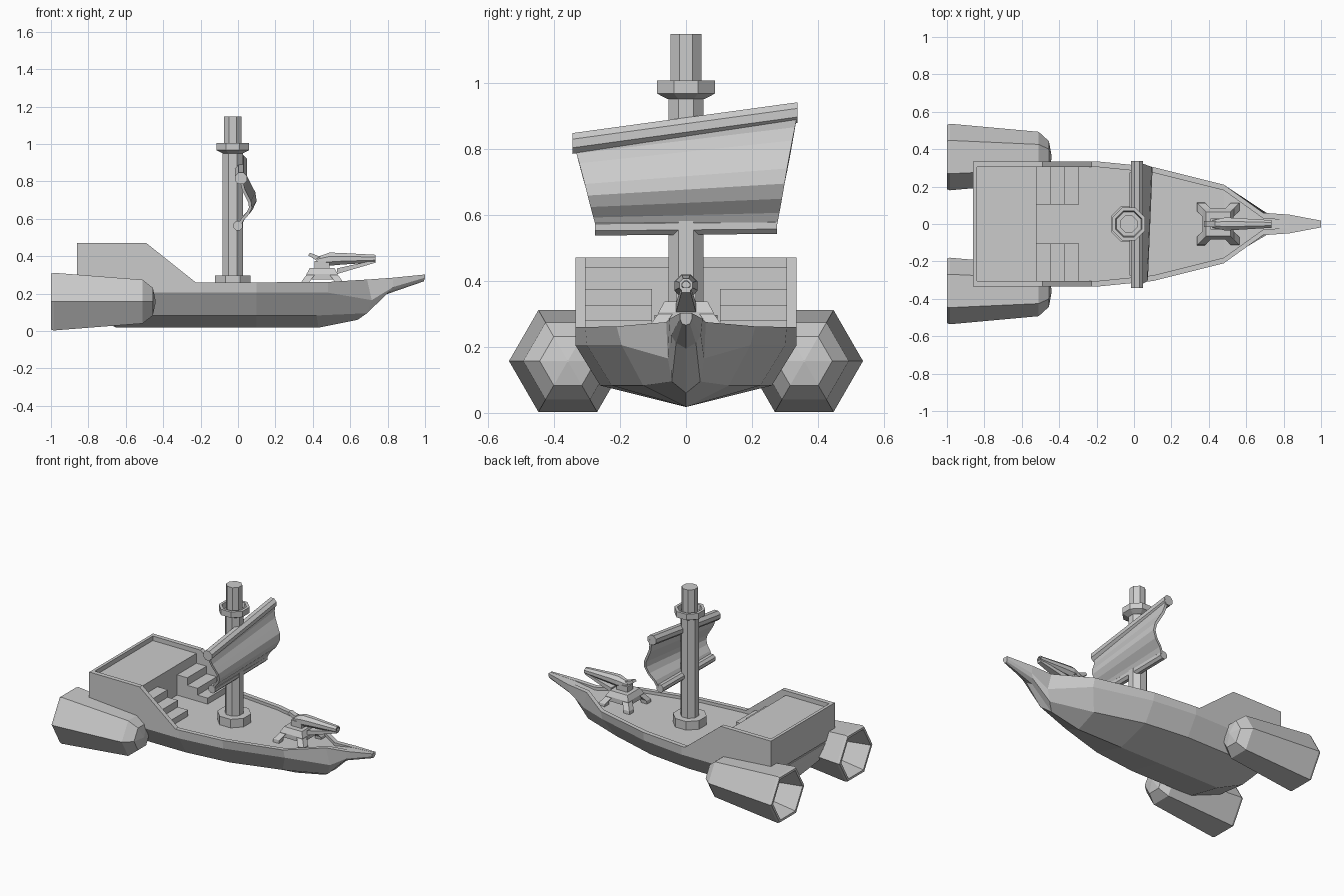
import bpy, bmesh, math
from mathutils import Vector

if "Cube" in bpy.data.objects:
    bpy.data.objects.remove(bpy.data.objects["Cube"])


def make(name, verts, faces):
    bm = bmesh.new()
    vs = [bm.verts.new(v) for v in verts]
    for f in faces:
        bm.faces.new([vs[i] for i in f])
    bmesh.ops.recalc_face_normals(bm, faces=bm.faces)
    me = bpy.data.meshes.new(name)
    bm.to_mesh(me)
    bm.free()
    ob = bpy.data.objects.new(name, me)
    bpy.context.collection.objects.link(ob)
    return ob


def loft(name, rings):
    n = len(rings[0])
    faces = [(r * n + i, r * n + (i + 1) % n, (r + 1) * n + (i + 1) % n, (r + 1) * n + i)
             for r in range(len(rings) - 1) for i in range(n)]
    faces += [tuple(range(n)), tuple(range((len(rings) - 1) * n, len(rings) * n))]
    return make(name, [p for r in rings for p in r], faces)


def tube(name, stations, axis, sides, phase=0.0):
    """Stations are (centre, radius); rings lie across the given axis."""
    u, v = {'x': ((0, 1, 0), (0, 0, 1)), 'y': ((1, 0, 0), (0, 0, 1)), 'z': ((1, 0, 0), (0, 1, 0))}[axis]
    u, v = Vector(u), Vector(v)
    angles = [phase + 2 * math.pi * i / sides for i in range(sides)]
    return loft(name, [[Vector(c) + r * (math.cos(a) * u + math.sin(a) * v) for a in angles]
                       for c, r in stations])


def prism(name, profile, y0, y1):
    return loft(name, [[(x, y, z) for x, z in profile] for y in (y0, y1)])


def box(name, x0, x1, y0, y1, z0, z1):
    return prism(name, [(x0, z0), (x1, z0), (x1, z1), (x0, z1)], y0, y1)


# Hull with sunken deck: stations of rim, upper chine, lower chine, keel
stations = [
    [(-.86, .335, .26), (-.86, .335, .205), (-.84, .25, .14), (-.84, 0, .11)],
    [(-.66, .335, .26), (-.66, .335, .205), (-.66, .26, .083), (-.65, 0, .018)],
    [(-.2, .335, .26), (-.2, .335, .205), (-.2, .26, .083), (-.2, 0, .018)],
    [(.1, .305, .26), (.1, .3, .205), (.1, .225, .083), (.1, 0, .018)],
    [(.48, .21, .262), (.48, .195, .205), (.42, .13, .083), (.43, 0, .018)],
    [(.69, .06, .275), (.715, .055, .165), (.69, .043, .095), (.64, 0, .06)],
    [(.83, .05, .285), (.83, .045, .235), (.81, .03, .212), (.79, 0, .195)],
    [(1, .018, .302), (1, .018, .285), (.995, .012, .27), (.995, 0, .266)],
]
rings = []
for i, st in enumerate(stations):
    x, y, z = st[0]
    inner = max(.006, y - .03)
    floor = z - (.02 if i < 6 else .001)
    half = [(x, inner, floor), (x, inner, z)] + st
    rings.append(half + [(a, -b, c) for a, b, c in reversed(half[:-1])])
loft("hull", rings)

# Raised stern deck with bulwarks and stairs
box("stern_deck", -.855, -.52, -.31, .31, .2, .44)
box("stern_rail", -.86, -.84, -.32, .32, .25, .47)
for s in (1, -1):
    prism("bulwark", [(-.86, .255), (-.86, .47), (-.49, .47), (-.22, .255)], s * .305, s * .335)
    prism("stairs", [(-.53, .23), (-.53, .375), (-.445, .375), (-.445, .325), (-.37, .325),
                     (-.37, .28), (-.295, .28), (-.295, .23)], s * .103, s * .306)

# Six-sided thrusters with hollow rear nozzles
for s in (1, -1):
    prof = [(-.78, .1), (-1, .155), (-1, .172), (-.985, .178), (-.51, .135), (-.455, .085), (-.44, .004)]
    tube("thruster", [((x, s * .358, .157), r) for x, r in prof], 'x', 6)

# Mast, foot collar and lookout basket
P = math.pi / 8
MX = -.028
tube("mast", [((MX, 0, z), r) for z, r in [(.23, .058), (.96, .058), (.97, .05), (1.147, .05)]], 'z', 8, P)
tube("mast_foot", [((MX, 0, .23), .104), ((MX, 0, .297), .104)], 'z', 8, P)
tube("lookout", [((MX, 0, z), r) for z, r in
                 [(.95, .06), (.967, .095), (1.006, .095), (1.006, .076), (.972, .07)]], 'z', 8, P)

# Yards: upper one is tilted
tube("upper_yard", [((.016, -.343, .816), .034), ((.016, .337, .909), .034)], 'y', 8, P)
tube("lower_yard", [((0, -.275, .562), .027), ((0, .275, .567), .027)], 'y', 8, P)

# Billowing sail between the yards
bulge = [.03, .028, .038, .058, .078, .083, .065, .03, .01]
verts, faces = [], []
n, cols = len(bulge), 2
for i, b in enumerate(bulge):
    t = i / (n - 1)
    for y0, z0, y1, z1, k in [(-.34, .816, -.272, .565, .8), (.338, .907, .275, .568, 1.1)]:
        verts.append((b * k, y0 + (y1 - y0) * t, z0 + (z1 - z0) * t))
    if i:
        a = 2 * i
        faces.append((a - 2, a - 1, a + 1, a))
sail = make("sail", verts, faces)
mod = sail.modifiers.new("thickness", 'SOLIDIFY')
mod.thickness = .016
mod.offset = 0

# Deck gun: mount, splayed legs, pivot, barrel
loft("gun_mount", [[(.45 + sx * w, sy * w, z) for sx, sy in ((1, 1), (-1, 1), (-1, -1), (1, -1))]
                   for z, w in [(.275, .083), (.305, .083), (.338, .065)]])
for sx in (1, -1):
    for sy in (1, -1):
        loft("gun_leg", [[(.45 + sx * (c + a * .022), sy * (c + b * .022), z)
                          for a, b in ((1, 1), (-1, 1), (-1, -1), (1, -1))]
                         for z, c in [(.24, .092), (.262, .09), (.3, .062)]])
box("gun_pivot", .41, .49, -.03, .03, .33, .375)
tube("gun_barrel", [((x, 0, z), r) for x, z, r in
                    [(.42, .375, .022), (.49, .384, .038), (.55, .386, .034), (.735, .387, .022),
                     (.735, .387, .013), (.68, .387, .011)]], 'x', 8, P)
loft("gun_brace", [[(x, -w, z0), (x, w, z0), (x, w, z1), (x, -w, z1)]
                   for x, w, z0, z1 in [(.53, .03, .305, .335), (.735, .014, .365, .38)]])
prism("gun_handle", [(.375, .405), (.385, .418), (.44, .397), (.43, .37)], -.016, .016)
